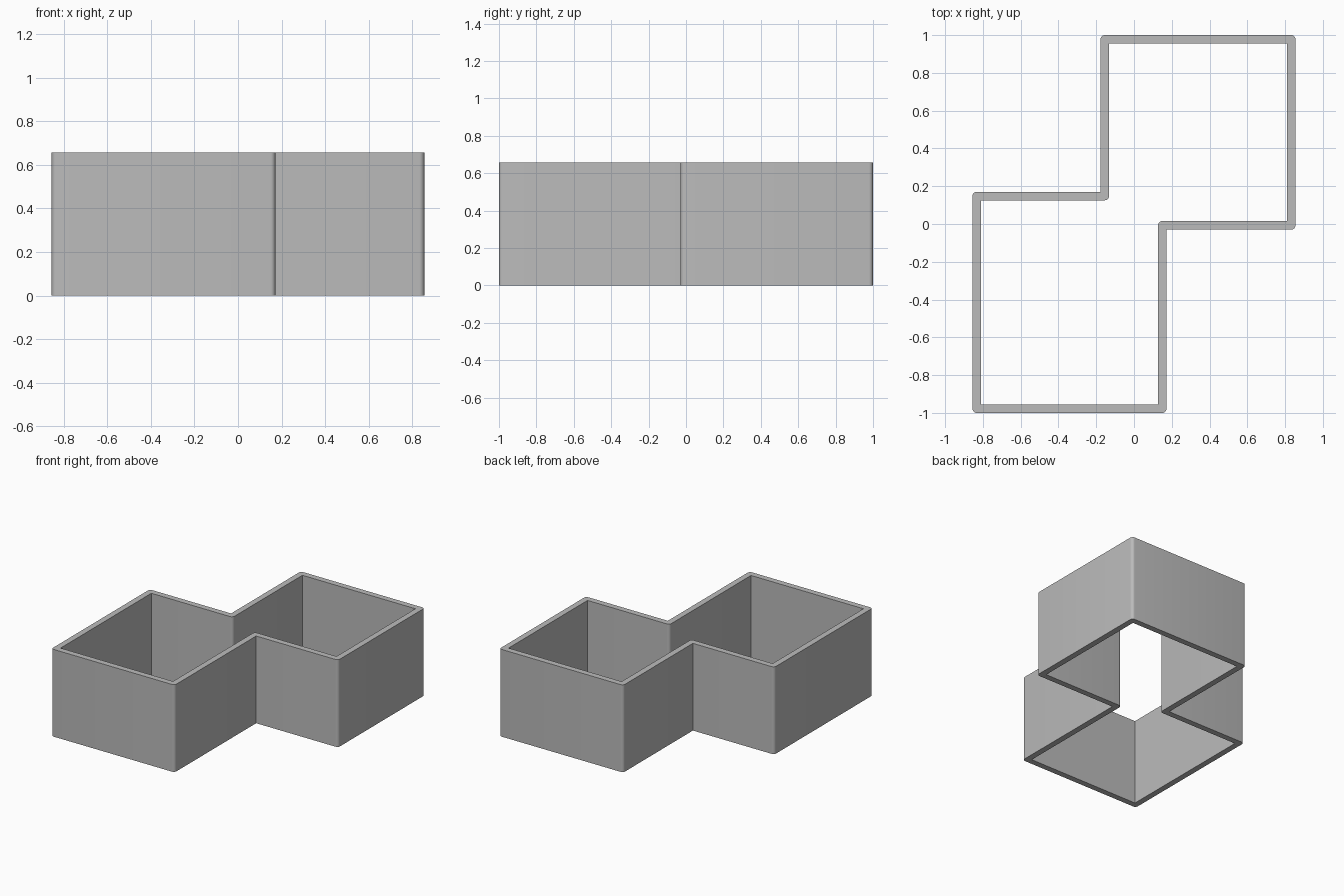
import bpy
import bmesh
from mathutils import Vector

HEIGHT = 0.657
HALF = 0.0225   # half the wall thickness

cube = bpy.data.objects.get("Cube")
if cube:
    bpy.data.objects.remove(cube, do_unlink=True)

# Wall centre line, anticlockwise from the front left corner
path = [Vector(p) for p in (
    (-0.8325, -0.9775), (0.1495, -0.9775), (0.1495, -0.007), (0.8325, -0.007),
    (0.8325, 0.9775), (-0.1545, 0.9775), (-0.1545, 0.148), (-0.8325, 0.148))]
count = len(path)

grey = bpy.data.materials.new("plain grey")
grey.use_nodes = True
colour = (0.5, 0.5, 0.5, 1)
grey.diffuse_color = colour
grey.node_tree.nodes["Principled BSDF"].inputs["Base Color"].default_value = colour

# Mitred inner and outer corners at floor and rim
bm = bmesh.new()
rings = []
rounded = []
for i, p in enumerate(path):
    before = (p - path[i - 1]).normalized()
    after = (path[(i + 1) % count] - p).normalized()
    out = Vector((before.y, -before.x)) + Vector((after.y, -after.x))
    corners = [bm.verts.new((*(p + out * side * HALF), z))
               for side in (1, -1) for z in (0, HEIGHT)]
    rings.append(corners)
    rounded.append(0 if before.cross(after) > 0 else 2)

# Straight wall panels: outside, rim, inside, underside
for i in range(count):
    a, b = rings[i], rings[(i + 1) % count]
    for j, k in ((0, 1), (1, 3), (3, 2), (2, 0)):
        bm.faces.new((a[j], b[j], b[k], a[k]))

# Round the convex side of every corner
edges = [bm.edges.get((ring[s], ring[s + 1])) for ring, s in zip(rings, rounded)]
bmesh.ops.bevel(bm, geom=edges, offset=HALF, offset_type='OFFSET',
                segments=6, profile=0.5, affect='EDGES')
bmesh.ops.recalc_face_normals(bm, faces=bm.faces[:])

mesh = bpy.data.meshes.new("perimeter_wall")
bm.to_mesh(mesh)
bm.free()
mesh.materials.append(grey)
wall = bpy.data.objects.new("perimeter_wall", mesh)
bpy.context.collection.objects.link(wall)

# Smooth the rounded corners, keep the rims sharp
bpy.ops.object.select_all(action='DESELECT')
wall.select_set(True)
bpy.context.view_layer.objects.active = wall
bpy.ops.object.shade_smooth_by_angle(angle=0.6)
